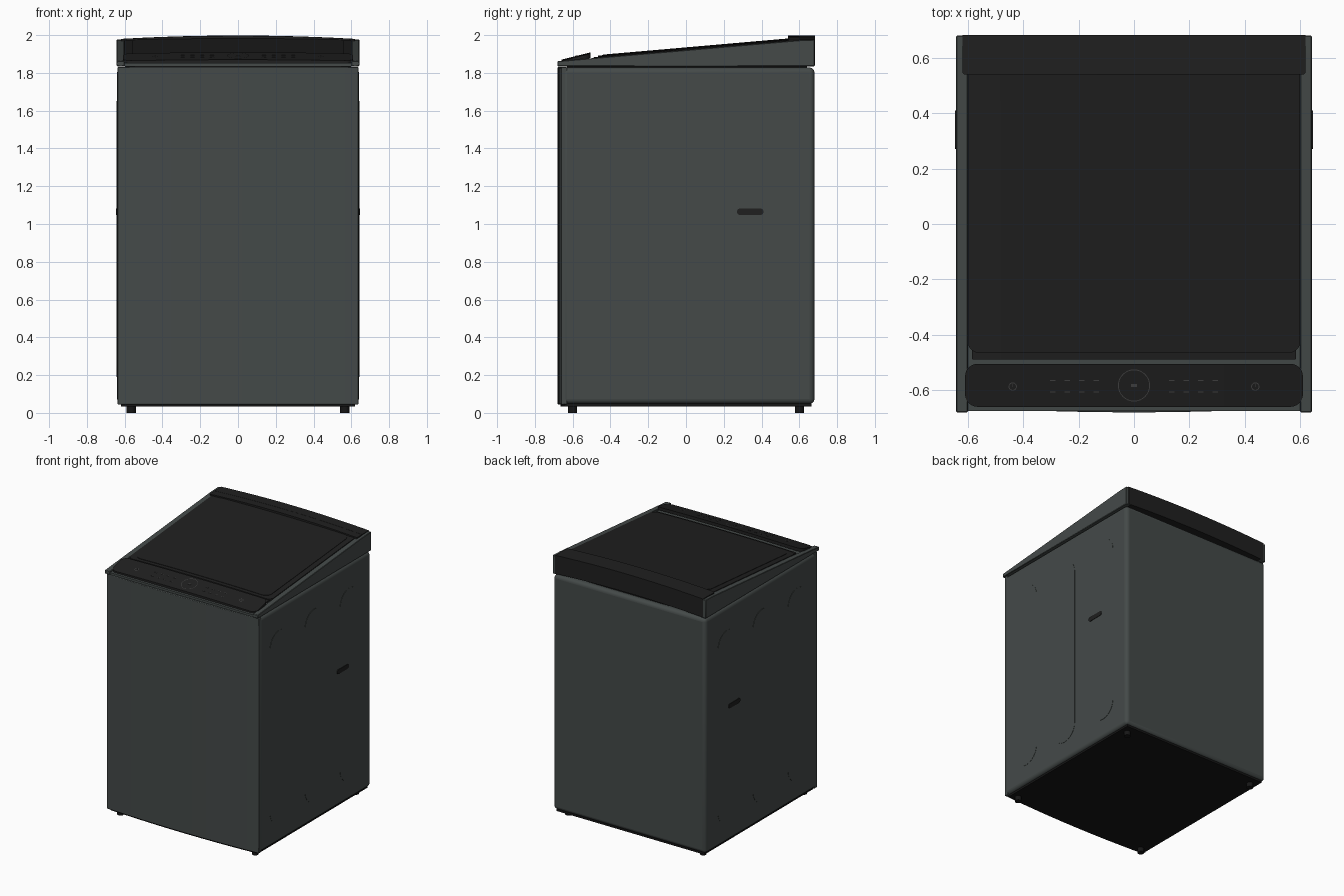
import bpy, bmesh, math
from mathutils import Vector

if "Cube" in bpy.data.objects:
    bpy.data.objects.remove(bpy.data.objects["Cube"])


def material(name, rgb):
    m = bpy.data.materials.new(name)
    m.use_nodes = True
    m.diffuse_color = (*rgb, 1)
    m.node_tree.nodes["Principled BSDF"].inputs["Base Color"].default_value = (*rgb, 1)
    return m


steel = material("dark steel", (0.058, 0.068, 0.066))
glass = material("black glass", (0.014, 0.014, 0.014))
rubber = material("black rubber", (0.008, 0.008, 0.008))
marking = material("grey marking", (0.06, 0.06, 0.06))


def rounded(x0, x1, y0, y1, r, steps=6):
    """Rounded rectangle outline, counter-clockwise."""
    pts = []
    corners = [(x1 - r, y1 - r), (x0 + r, y1 - r), (x0 + r, y0 + r), (x1 - r, y0 + r)]
    for i, (cx, cy) in enumerate(corners):
        for k in range(steps + 1):
            a = math.pi / 2 * (i + k / steps)
            pts.append((cx + r * math.cos(a), cy + r * math.sin(a)))
    return pts


def rect(x0, x1, y0, y1):
    return [(x0, y0), (x1, y0), (x1, y1), (x0, y1)]


def bowed(w, back, edge, bow, n=16):
    """Rectangle outline whose front side bulges towards -y."""
    xs = [w * (2 * k / n - 1) for k in range(n + 1)]
    return [(x, edge - bow * (1 - (x / w) ** 2)) for x in xs] + [(w, back), (-w, back)]


def prism(name, outline, h0, h1, mat, surface=None, axis="z", bevel=0, segments=3, cuts=12):
    """Extrude an outline; optionally drape it over a height surface."""
    bm = bmesh.new()
    face = bm.faces.new([bm.verts.new((a, b, h0)) for a, b in outline])
    top = bmesh.ops.extrude_face_region(bm, geom=[face])["geom"]
    for v in top:
        if isinstance(v, bmesh.types.BMVert):
            v.co.z = h1
    if surface:
        xs = [p[0] for p in outline]
        for k in range(1, cuts):
            x = min(xs) + (max(xs) - min(xs)) * k / cuts
            bmesh.ops.bisect_plane(bm, geom=bm.verts[:] + bm.edges[:] + bm.faces[:],
                                   plane_co=(x, 0, 0), plane_no=(1, 0, 0))
        for v in bm.verts:
            v.co.z += surface(v.co.x, v.co.y)
    if axis == "x":
        for v in bm.verts:
            v.co = Vector((v.co.z, v.co.x, v.co.y))
    bmesh.ops.recalc_face_normals(bm, faces=bm.faces)
    mesh = bpy.data.meshes.new(name)
    bm.to_mesh(mesh)
    bm.free()
    mesh.materials.append(mat)
    ob = bpy.data.objects.new(name, mesh)
    bpy.context.collection.objects.link(ob)
    if bevel:
        mod = ob.modifiers.new("soft edges", "BEVEL")
        mod.width, mod.segments, mod.limit_method = bevel, segments, "ANGLE"
    bpy.ops.object.select_all(action="DESELECT")
    ob.select_set(True)
    bpy.context.view_layer.objects.active = ob
    bpy.ops.object.shade_smooth_by_angle(angle=math.radians(35))
    return ob


# Sloping surfaces of the top
def rail(x, y):
    return 1.862 + 0.087 * (y + 0.68)


def lid_top(x, y):
    return rail(x, y) + 0.008 * (1 - (x / 0.6) ** 2)


def panel_top(x, y):
    return 1.862 + 0.25 * (y + 0.66) + 0.006 * (1 - (x / 0.61) ** 2)


def back_arch(x, y):
    return 0.018 * (1 - (x / 0.62) ** 2) if abs(x) < 0.62 else 0


# Cabinet, bowed front panel, base and feet
prism("cabinet", rect(-0.64, 0.64, -0.657, 0.68), 0.048, 1.828, steel, bevel=0.026, segments=4)
prism("front_panel", bowed(0.638, -0.63, -0.66, 0.02), 0.045, 1.83, steel, bevel=0.004, segments=2)
prism("base", bowed(0.62, 0.665, -0.645, 0.02), 0.034, 0.05, rubber)
for sx, side in ((1, "left"), (-1, "right")):
    for y, end in ((-0.6, "front"), (0.6, "back")):
        x = sx * 0.565
        prism(f"{end}_{side}_foot", rounded(x - 0.024, x + 0.024, y - 0.024, y + 0.024, 0.024),
              0, 0.04, rubber)

# Raised side ribs and side vents
for sx, side in ((1, "left"), (-1, "right")):
    for k, y in enumerate((-0.42, 0, 0.42)):
        prism(f"{side}_rib_{k + 1}", rounded(y - 0.112, y + 0.112, 0.19, 1.65, 0.112, 10),
              sx * 0.63, sx * 0.642, steel, axis="x")
    prism(f"{side}_vent", rounded(0.27, 0.41, 1.048, 1.082, 0.016),
          sx * 0.63, sx * 0.646, glass, axis="x")

# Top frame: wedge shaped side rails and the deck between them
wedge = [(-0.68, 1.835), (0.68, 1.835), (0.68, 1.976), (0.6, 1.973), (-0.68, 1.862)]
for sx, side in ((1, "left"), (-1, "right")):
    prism(f"{side}_rail", wedge, sx * 0.6, sx * 0.642, steel, axis="x", bevel=0.003, segments=1)
deck = [(-0.676, 1.835), (0.6, 1.835), (0.6, 1.95), (-0.676, 1.852)]
prism("deck", deck, -0.602, 0.602, steel, axis="x")
prism("seal", rect(-0.6, 0.6, -0.63, 0.64), 1.815, 1.84, rubber)

# Lid with a raised centre pane and a front lip
prism("lid", rounded(-0.6, 0.6, -0.465, 0.6, 0.04), -0.02, 0.003, glass, lid_top)
prism("lid_lip", rounded(-0.585, 0.585, -0.49, -0.44, 0.006), -0.022, -0.004, glass, lid_top)
prism("lid_pane", rounded(-0.56, 0.56, -0.44, 0.54, 0.05), -0.005, 0.006, glass, lid_top)

# Arched back trim
prism("back_trim", rect(-0.62, 0.62, 0.6, 0.682), 1.84, 1.98, glass, back_arch)
prism("back_trim_ledge", rounded(-0.62, 0.62, 0.54, 0.67, 0.01), 1.962, 1.979, glass, back_arch)

# Control panel with dial, power rings and button marks
prism("control_panel", rounded(-0.61, 0.61, -0.66, -0.505, 0.045), -0.022, 0.002, glass, panel_top)


def ring(name, x, y, r, width):
    """Thin printed ring draped on the control panel."""
    n = 32
    bm = bmesh.new()
    loops = []
    for rad in (r, r - width):
        pts = [(x + rad * math.cos(2 * math.pi * k / n), y + rad * math.sin(2 * math.pi * k / n))
               for k in range(n)]
        loops.append([bm.verts.new((a, b, panel_top(a, b) + 0.004)) for a, b in pts])
    for k in range(n):
        j = (k + 1) % n
        bm.faces.new((loops[0][k], loops[0][j], loops[1][j], loops[1][k]))
    mesh = bpy.data.meshes.new(name)
    bm.to_mesh(mesh)
    bm.free()
    mesh.materials.append(marking)
    bpy.context.collection.objects.link(bpy.data.objects.new(name, mesh))


def mark(name, x, y, w, d):
    prism(name, rect(x - w, x + w, y - d, y + d), 0.001, 0.004, marking, panel_top, cuts=2)


ring("dial_ring", 0, -0.583, 0.058, 0.003)
mark("dial_display", 0, -0.583, 0.011, 0.005)
for sx, side in ((1, "left"), (-1, "right")):
    ring(f"{side}_power_ring", sx * 0.438, -0.587, 0.015, 0.003)
    mark(f"{side}_power_mark", sx * 0.438, -0.583, 0.0015, 0.006)
    for row, y in enumerate((-0.565, -0.607)):
        for k in range(4):
            mark(f"{side}_button_{row + 1}_{k + 1}", sx * (0.137 + 0.052 * k), y, 0.01, 0.002)
